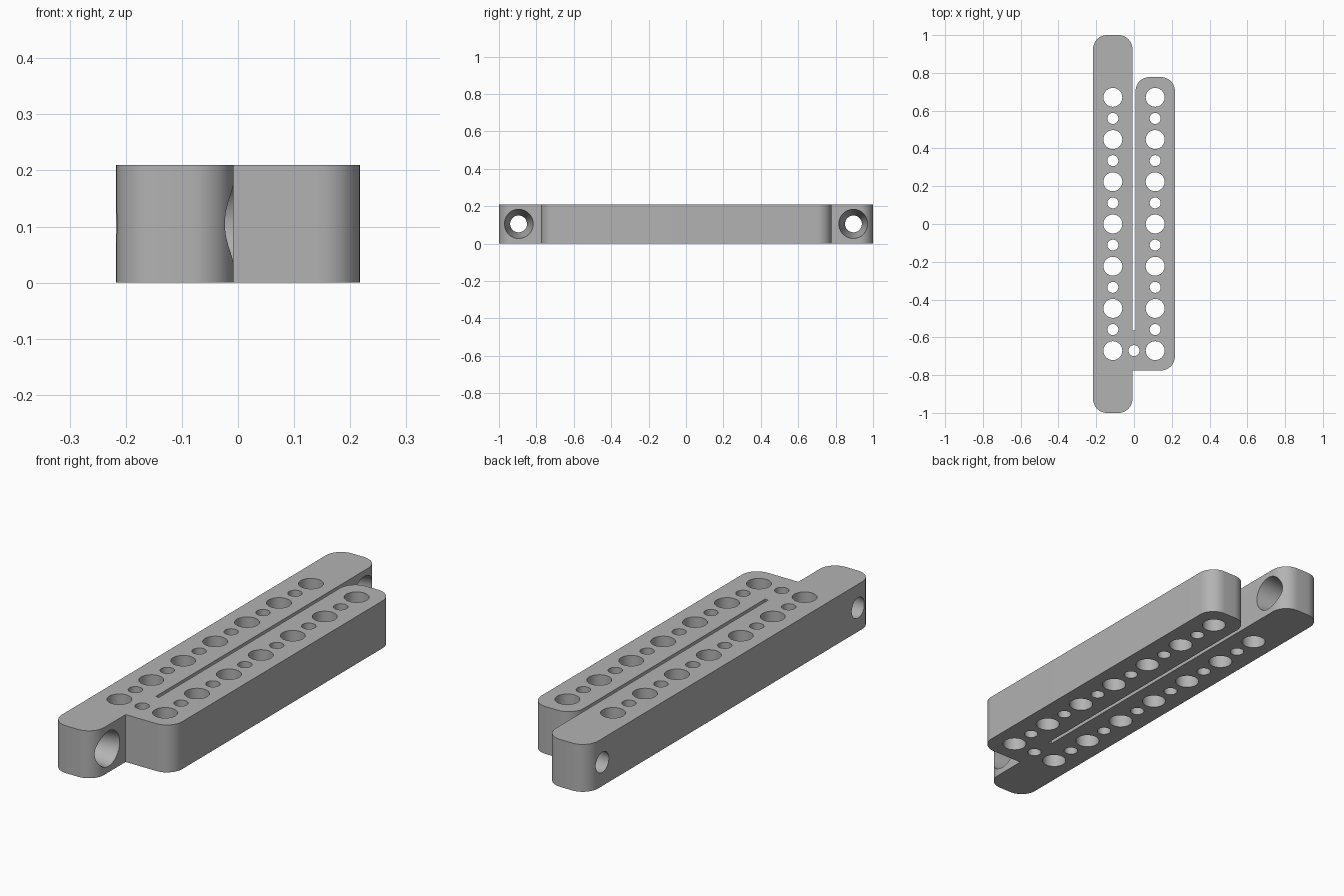
import bpy
import bmesh
from math import cos, sin, pi, radians
from mathutils import Matrix, Vector

cube = bpy.data.objects.get("Cube")
if cube:
    bpy.data.objects.remove(cube, do_unlink=True)

HEIGHT = 0.21
OUTER = 0.217       # half width of the pair of bars
GAP = 0.008         # half width of the slot between them
ROW = 0.112         # hole row offset from the centre line
PITCH = 0.2235      # spacing of the large holes
CORNER = 0.075

grey = bpy.data.materials.new("plain grey")
grey.use_nodes = True
colour = (0.45, 0.45, 0.45, 1)
grey.diffuse_color = colour
grey.node_tree.nodes["Principled BSDF"].inputs["Base Color"].default_value = colour


def arc(x, y, start):
    """Quarter circle, counter-clockwise from a start angle in degrees."""
    steps = 12
    return [(x + CORNER * cos(radians(start) + i * pi / 2 / steps),
             y + CORNER * sin(radians(start) + i * pi / 2 / steps))
            for i in range(steps + 1)]


def make_object(name, bm):
    mesh = bpy.data.meshes.new(name)
    bmesh.ops.recalc_face_normals(bm, faces=bm.faces)
    bm.to_mesh(mesh)
    bm.free()
    mesh.materials.append(grey)
    obj = bpy.data.objects.new(name, mesh)
    bpy.context.collection.objects.link(obj)
    return obj


# Outline: long bar and short bar, joined at the front end of the slot
r = CORNER
outline = (
    arc(-OUTER + r, -1 + r, 180) + arc(-GAP - r, -1 + r, 270)
    + [(-GAP, -0.775)]
    + arc(OUTER - r, -0.775 + r, 270) + arc(OUTER - r, 0.778 - r, 0)
    + arc(GAP + r, 0.778 - r, 90)
    + [(GAP, -0.565), (-GAP, -0.565)]
    + arc(-GAP - r, 1 - r, 0) + arc(-OUTER + r, 1 - r, 90)
)
bm = bmesh.new()
base = bm.faces.new([bm.verts.new((x, y, 0)) for x, y in outline])
top = bmesh.ops.extrude_face_region(bm, geom=[base])["geom"]
bmesh.ops.translate(bm, vec=(0, 0, HEIGHT),
                    verts=[v for v in top if isinstance(v, bmesh.types.BMVert)])
body = make_object("twin_bar_body", bm)

# Cutters: vertical holes, then the tapered cross holes
bm = bmesh.new()


def drill(x, y, radius):
    bmesh.ops.create_cone(bm, cap_ends=True, segments=48, radius1=radius,
                          radius2=radius, depth=HEIGHT * 2,
                          matrix=Matrix.Translation((x, y, HEIGHT / 2)))


for x in (-ROW, ROW):
    for i in range(-3, 4):
        drill(x, i * PITCH, 0.05)
        if i < 3:
            drill(x, (i + 0.5) * PITCH, 0.029)
drill(0, -3 * PITCH, 0.029)

wide, narrow, length = 0.078, 0.045, OUTER - GAP
extra = 0.01
slope = (wide - narrow) / length * extra
for y in (-0.895, 0.895):
    place = (Matrix.Translation(Vector((-(OUTER + GAP) / 2, y, HEIGHT / 2)))
             @ Matrix.Rotation(pi / 2, 4, 'Y'))
    bmesh.ops.create_cone(bm, cap_ends=True, segments=48,
                          radius1=narrow - slope, radius2=wide + slope,
                          depth=length + 2 * extra, matrix=place)
cutter = make_object("hole_cutter", bm)
cutter.hide_render = True

# Cut the holes and bake the result
mod = body.modifiers.new("holes", 'BOOLEAN')
mod.operation = 'DIFFERENCE'
mod.solver = 'EXACT'
mod.object = cutter
bpy.ops.object.select_all(action='DESELECT')
bpy.context.view_layer.objects.active = body
body.select_set(True)
bpy.ops.object.modifier_apply(modifier=mod.name)
bpy.data.objects.remove(cutter, do_unlink=True)
bpy.ops.object.shade_smooth_by_angle(angle=radians(30))
